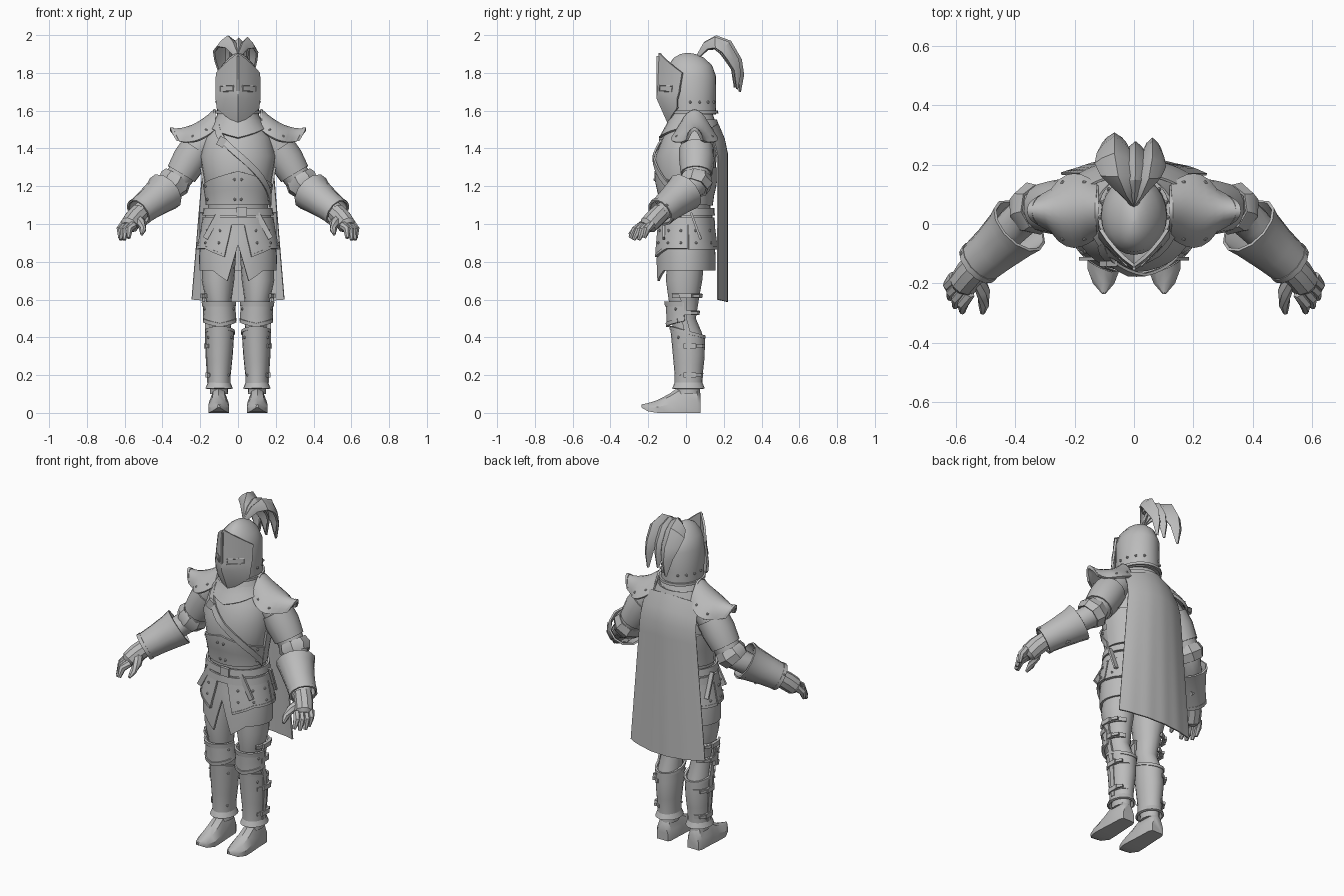
import bpy, bmesh
from math import sin, cos, pi
from mathutils import Vector as V, Matrix

cube = bpy.data.objects.get("Cube")
if cube:
    bpy.data.objects.remove(cube)

steel = bpy.data.materials.new("plain grey")
steel.use_nodes = True
steel.diffuse_color = (0.5, 0.5, 0.5, 1)
steel.node_tree.nodes["Principled BSDF"].inputs["Base Color"].default_value = (0.5, 0.5, 0.5, 1)
parts = []


def finish(name, bm, mirror=False, thick=0):
    bmesh.ops.remove_doubles(bm, verts=bm.verts, dist=0.0002)
    bmesh.ops.recalc_face_normals(bm, faces=bm.faces)
    me = bpy.data.meshes.new(name)
    bm.to_mesh(me)
    bm.free()
    me.materials.append(steel)
    ob = bpy.data.objects.new(name, me)
    bpy.context.collection.objects.link(ob)
    if mirror:
        ob.modifiers.new("Mirror", "MIRROR")
    if thick:
        mod = ob.modifiers.new("Solidify", "SOLIDIFY")
        mod.thickness, mod.offset = thick, 0
    parts.append(ob)


def grid(name, rows, closed=False, caps=False, mirror=False, thick=0):
    """Skin rows of points into a surface."""
    bm = bmesh.new()
    vs = [[bm.verts.new(p) for p in r] for r in rows]
    n = len(rows[0])
    for j in range(len(rows) - 1):
        for i in range(n if closed else n - 1):
            k = (i + 1) % n
            bm.faces.new((vs[j][i], vs[j][k], vs[j + 1][k], vs[j + 1][i]))
    if caps:
        bm.faces.new(vs[0])
        bm.faces.new(vs[-1])
    finish(name, bm, mirror, thick)


def surf(rings, a, z, off=0):
    """Point on a body form of rings (z, cx, cy, rx, ry); angle 0 faces front."""
    z0 = min(max(z, rings[0][0]), rings[-1][0])
    for r, s in zip(rings, rings[1:]):
        if z0 <= s[0]:
            t = (z0 - r[0]) / (s[0] - r[0])
            cx, cy, rx, ry = [p + (q - p) * t for p, q in zip(r[1:], s[1:])]
            break
    return V((cx + (rx + off) * sin(a), cy - (ry + off) * cos(a), z))


def loft(name, rings, n=20, mirror=False):
    grid(name, [[surf(rings, 2 * pi * i / n, r[0]) for i in range(n)] for r in rings],
         closed=True, caps=True, mirror=mirror)


def patch(name, rings, a0, a1, lo, hi, off, thick=0.012, n=20, m=4, mirror=False, flare=0, slant=0):
    """Plate lying on a body form between two angles and two heights."""
    rows = []
    for j in range(m + 1):
        t, row = j / m, []
        for i in range(n + 1):
            a = a0 + slant * (1 - t) + (a1 - a0 - slant * (1 - t)) * i / n
            l = lo(a) if callable(lo) else lo
            h = hi(a) if callable(hi) else hi
            row.append(surf(rings, a, l + (h - l) * t, off + flare * (1 - t)))
        rows.append(row)
    grid(name, rows, thick=thick, mirror=mirror)


def tube(name, pts, n=10, mirror=True, caps=True, thick=0):
    """Round limb through points (x, y, z, radius)."""
    ps, rows = [V(p[:3]) for p in pts], []
    for i, p in enumerate(ps):
        d = (ps[min(i + 1, len(ps) - 1)] - ps[max(i - 1, 0)]).normalized()
        u = d.cross(V((0, 1, 0.3))).normalized()
        w = d.cross(u)
        rows.append([p + (u * cos(2 * pi * k / n) + w * sin(2 * pi * k / n)) * pts[i][3] for k in range(n)])
    grid(name, rows, closed=True, caps=caps, mirror=mirror, thick=thick)


def box(name, at, size, mirror=True, turn=0, axis="Y"):
    bm = bmesh.new()
    bmesh.ops.create_cube(bm, size=1, matrix=Matrix.Translation(at) @ Matrix.Rotation(turn, 4, axis)
                          @ Matrix.Diagonal((*size, 1)))
    finish(name, bm, mirror)


def rivets(name, points):
    bm = bmesh.new()
    for p in points:
        bmesh.ops.create_icosphere(bm, subdivisions=1, radius=0.008, matrix=Matrix.Translation(p))
    finish(name, bm, mirror=True)


# Body forms: height, centre x, centre y, half width, half depth
torso = [(1.03, 0, 0, .16, .13), (1.12, 0, 0, .16, .13), (1.23, 0, 0, .178, .155), (1.36, 0, 0, .2, .162),
         (1.46, 0, .02, .175, .142), (1.54, 0, .03, .12, .11)]
collar = [(1.44, 0, .02, .175, .15), (1.53, 0, .03, .12, .115), (1.59, 0, .03, .09, .095), (1.64, 0, .03, .085, .095)]
skull = [(1.58, 0, .035, .112, .125), (1.66, 0, .03, .112, .128), (1.78, 0, .028, .11, .132),
         (1.84, 0, .022, .086, .116), (1.88, 0, .015, .05, .08), (1.9, 0, .01, .022, .04), (1.906, 0, .01, .004, .005)]
skirt = [(.69, 0, 0, .198, .152), (.86, 0, 0, .2, .15), (1.0, 0, 0, .175, .135), (1.1, 0, 0, .16, .13)]
leg = [(.1, .1, .012, .048, .062), (.18, .1, .014, .045, .058), (.3, .098, .015, .056, .07),
       (.42, .096, .01, .062, .076), (.5, .097, -.012, .058, .064), (.6, .102, -.012, .068, .08),
       (.7, .106, -.01, .086, .096), (.85, .1, 0, .09, .1)]

# Torso armour
loft("torso", torso, 28)
patch("belly_plate", torso, -1.5, 1.5, 1.1, lambda a: 1.28 - .05 * abs(a), .005, thick=.01)
patch("backplate_rim", torso, 1.5, 2 * pi - 1.5, 1.1, 1.3, .006)
loft("neck_guard", collar, 20)
patch("gorget", collar, -pi, pi, lambda a: 1.5 - .045 * max(0, 1 - abs(a)), 1.55, .01, n=24, flare=.005)
patch("gorget_upper", collar, -pi, pi, 1.545, 1.585, .008, n=24)
grid("chest_strap", [[surf(torso, -.8 + 2.25 * t, 1.51 - .4 * t + s, .012) for s in (-.022, .022)]
                     for t in [i / 16 for i in range(17)]], thick=.01)
box("chest_buckle", surf(torso, -.45, 1.435, .018), (.04, .018, .05), mirror=False, turn=.5)
rivets("torso_rivets", [surf(torso, a, z, .012) for a, z in ((.1, 1.235), (.1, 1.13), (1.2, 1.13), (1.2, 1.2))])


# Belt, skirt and hip plates
def hem(a):
    a = abs(a)
    return .89 - .68 * a if a < .28 else max(.696, min(.755, .66 + .13 * a))


patch("cloth_skirt", skirt, -pi, pi, hem, 1.06, 0, n=44)
hip_hem = lambda a: min(.87, .80 + .075 * a)
patch("hip_plate", skirt, .16, 1.62, hip_hem, 1.02, .01, mirror=True, slant=.18, flare=.004)
patch("hip_plate_hem", skirt, .34, 1.62, hip_hem, lambda a: hip_hem(a) + .014, .017, m=1, mirror=True)
patch("rear_hip_plate", skirt, 1.66, pi - .06, .865, 1.02, .01, mirror=True, flare=.004)
patch("rear_hip_hem", skirt, 1.66, pi - .06, .865, .88, .017, m=1, mirror=True)
patch("waist_lame", skirt, -pi, pi, .995, 1.035, .012, m=1, n=28)
patch("belt", skirt, -pi, pi, 1.045, 1.085, .014, m=1, n=28)
box("belt_buckle", (.02, -.15, 1.065), (.055, .018, .05), mirror=False)
for k, (a, z) in enumerate(((.6, .99), (1.75, .99))):
    box(f"hanging_strap_{k}", surf(skirt, a + .15, z, .024), (.028, .012, .15),
        turn=-.5 if k == 0 else .35, axis="Y" if k == 0 else "X")
rivets("hip_rivets", [surf(skirt, a, z, .019) for a in (.5, .95, 1.4, 1.9, 2.5) for z in (.9, .965)])

# Helmet with pointed visor
loft("helmet", skull, 24)
patch("helmet_rim", skull, -pi, pi, 1.585, 1.6, .005, m=1, n=24)
middle = [(0, -.14, 1.905), (0, -.147, 1.735), (0, -.149, 1.705), (0, -.151, 1.667), (0, -.09, 1.53)]
outer = [(.112, -.018, 1.8), (.115, -.03, 1.73), (.115, -.034, 1.7), (.114, -.045, 1.66), (.108, -.045, 1.612)]
grid("visor", [[V(p).lerp(V(q), c) + V((.006, -.006, 0)) * (c * (1 - c) * 4) for c in (0, .25, .5, .75, 1)]
               for p, q in zip(middle, outer)], mirror=True, thick=.012)
slit = [V(middle[r]).lerp(V(outer[r]), c) + V((.006, -.012, 0)) for r, c in ((1, .17), (1, .75), (2, .75), (2, .17))]
tube("eye_slit_rim", [(*p, .0035) for p in slit + slit[:1]], n=5)
box("visor_ridge", (0, -.149, 1.785), (.01, .012, .21), mirror=False)
rivets("helmet_rivets", [surf(skull, a, 1.645, .002) for a in (1.5, 1.9, 2.3, 2.7)])

# Plume of three curling feathers
feather = [(.06, 1.89, .015), (.1, 1.96, .035), (.16, 1.993, .055), (.235, 1.965, .062),
           (.29, 1.87, .055), (.302, 1.79, .036), (.285, 1.7, .004)]
for k, (x, s, w) in enumerate(((-.066, 1, 1.0), (.005, .88, .75), (.062, .93, .65))):
    rows = []
    for i, (y, z, h) in enumerate(feather):
        mid = V((x * min(1, i / 2.5), .06 + (y - .06) * s, 1.89 + (z - 1.89) * s))
        curl = V((0, .17 - y, 1.86 - z)).normalized() * h
        rows.append([mid + V((h * w * u, 0, 0)) + curl * abs(u) ** 1.5 for u in (-1, -.6, 0, .6, 1)])
    grid(f"plume_{k}", rows, thick=.012)

# Cape
rows = []
for j in range(13):
    t, row = j / 12, []
    for i in range(25):
        u = i / 12 - 1
        drape = .05 * u * u + .0015 * sin(u * 14) * t + .05 * max(0, 1 - 8 * t)
        top = 1.53 - .03 * u * u
        row.append(V(((.17 + .075 * t) * u, .218 - drape, top + (.588 + .012 * u * u - top) * t)))
    rows.append(row)
grid("cape", rows, thick=.008)
patch("cape_collar", collar, 1.7, 2 * pi - 1.7, 1.47, 1.55, .02)


# Shoulder plates
def shoulder(u, v, up=0):
    half = .085 + .035 * sin(pi * min(1, u * 1.35)) - .045 * max(0, u - .6) / .4
    ridge = 1.6 - .225 * u + .125 * u * u
    return V((.125 + (.235 - .035 * v * v) * u, .045 + half * v, ridge + up - .105 * v * v * (1 - .45 * u)))


grid("shoulder_plate", [[shoulder(i / 8, k / 5 - 1) for k in range(11)] for i in range(9)], mirror=True, thick=.014)
grid("shoulder_rim", [[shoulder(u, k / 5 - 1, .005) for k in range(11)] for u in (.93, 1)], mirror=True, thick=.014)
grid("shoulder_neck_flange", [[shoulder(0, k / 5 - 1) + V((0, 0, h)) for k in range(11)] for h in (-.03, .008)],
     mirror=True, thick=.012)
rivets("shoulder_rivets", [shoulder(u, v, .008) for u in (.2, .55) for v in (-.85, .85)])

# Arms
tube("upper_arm", [(.15, .05, 1.46, .08), (.22, .055, 1.39, .083), (.31, .055, 1.25, .074), (.35, .045, 1.2, .066),
                   (.4, 0, 1.16, .062), (.53, -.135, 1.055, .045)], 12)
tube("upper_arm_plate", [(.215, .055, 1.4, .088), (.255, .057, 1.34, .09), (.3, .055, 1.265, .08)], 14, True, False, .008)
tube("elbow_guard", [(.318, .055, 1.25, .074), (.338, .052, 1.22, .086), (.362, .042, 1.192, .072)], 8, True, False, .01)
tube("gauntlet_cuff", [(.385, -.005, 1.172, .104), (.41, -.03, 1.15, .093), (.47, -.085, 1.104, .079),
                       (.525, -.133, 1.062, .071)], 12, True, False, .01)
tube("gauntlet_rim", [(.515, -.125, 1.07, .075), (.528, -.137, 1.06, .074)], 12, True, False, .01)
box("cuff_buckle", (.425, -.04, 1.062), (.06, .03, .024), turn=.7)
rivets("cuff_rivets", [(.385, -.095, 1.2), (.47, .002, 1.19), (.49, -.155, 1.115), (.58, -.1, 1.1)])

# Hands
tube("palm", [(.52, -.13, 1.062, .05), (.55, -.165, 1.03, .052), (.575, -.2, .995, .05), (.583, -.212, .983, .034)], 10)
tips = ((.624, -.222, .926), (.62, -.25, .916), (.602, -.278, .916), (.578, -.296, .926))
for k, tip in enumerate(tips):
    base = V((.604 - .016 * k, -.178 - .018 * k, 1.0 - .002 * k))
    mid = base.lerp(V(tip), .5) + V((.01, -.006, .01))
    tube(f"finger_{k}", [(*base, .022), (*mid, .02), (*tip, .01)], 7)
tube("thumb", [(.535, -.165, 1.035, .026), (.508, -.225, 1.0, .025), (.505, -.27, .97, .019), (.51, -.3, .945, .008)], 7)

# Legs and leg armour
loft("leg", leg, 16, mirror=True)
patch("greave", leg, -pi, pi, .15, lambda a: .425 + .025 * cos(a), .008, mirror=True, m=5)
patch("greave_top_rim", leg, -pi, pi, lambda a: .418 + .025 * cos(a), lambda a: .435 + .025 * cos(a), .012, m=1, mirror=True)
patch("ankle_rim", leg, -pi, pi, .128, .16, .008, m=2, mirror=True, flare=.012)
patch("knee_guard", leg, -1.6, 1.6, lambda a: .455 + .02 * abs(a), .585, .013, mirror=True, flare=.012)
patch("knee_top_rim", leg, -1.5, 1.5, .565, .59, .019, m=1, mirror=True)
patch("knee_lower_rim", leg, -1.2, 1.2, lambda a: .455 + .02 * abs(a), lambda a: .475 + .02 * abs(a), .029, m=1, mirror=True)
patch("side_seam", leg, 1.4, 1.75, .16, .62, .012, n=2, m=8, mirror=True)
for k, z in enumerate((.2, .355, .53, .62)):
    patch(f"leg_strap_{k}", leg, .9, 2.9, z - .011, z + .011, .013, m=1, n=10, mirror=True)
    box(f"leg_buckle_{k}", surf(leg, 1.65, z, .016), (.018, .065, .026))
    box(f"buckle_tab_{k}", surf(leg, 2.2, z, .022), (.014, .04, .016), turn=.5, axis="Z")
rivets("leg_rivets", [surf(leg, a, z, .014) for a in (-.95, .95) for z in (.2, .4)]
       + [surf(leg, a, .55, .023) for a in (-1.1, 1.1)])

# Shoes: y, sole height, top height, half width
shoe = [(.078, 0, .1, .036), (.06, 0, .135, .046), (-.04, 0, .135, .05), (-.09, 0, .1, .054),
        (-.15, 0, .068, .055), (-.2, .008, .052, .036), (-.235, .028, .045, .006)]
grid("shoe", [[(.102 + w * x, y, lo + (hi - lo) * h) for x, h in
               ((-1, 0), (1, 0), (1, .45), (.6, .85), (0, 1), (-.6, .85), (-1, .45))] for y, lo, hi, w in shoe],
     closed=True, caps=True, mirror=True)

# Apply modifiers and shade smooth with crisp edges
bpy.ops.object.select_all(action="DESELECT")
for ob in parts:
    ob.select_set(True)
bpy.context.view_layer.objects.active = parts[0]
bpy.ops.object.convert(target="MESH")
bpy.ops.object.shade_smooth_by_angle(angle=0.6)
